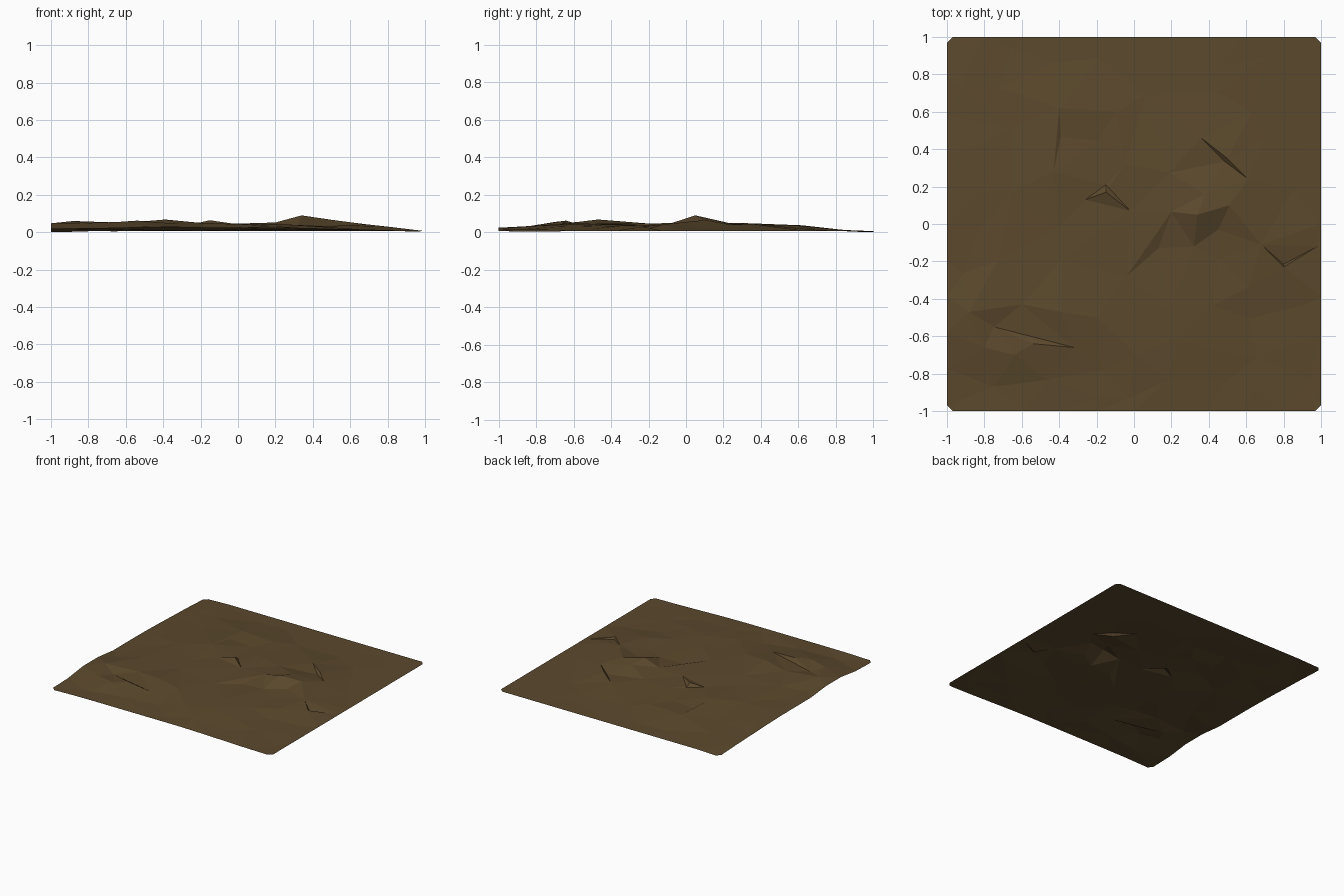
import bpy
import bmesh
import math
import random
from mathutils import Vector
from mathutils.geometry import delaunay_2d_cdt

random.seed(4)
default = bpy.data.objects.get("Cube")
if default:
    bpy.data.objects.remove(default, do_unlink=True)

# Earth colour
earth = bpy.data.materials.new("brown earth")
earth.use_nodes = True
colour = (0.105, 0.066, 0.026, 1)
earth.diffuse_color = colour
earth.node_tree.nodes["Principled BSDF"].inputs["Base Color"].default_value = colour


def smooth(start, end, value):
    t = min(max((value - start) / (end - start), 0), 1)
    return t * t * (3 - 2 * t)


def base_height(x, y):
    """Low swell that thins out toward the right and back borders."""
    right_fade = smooth(1, 0.1, x)
    back_fade = smooth(1, 0.1, y)
    front_fade = 0.5 + 0.5 * smooth(-1, -0.6, y)
    left_fade = 0.6 + 0.4 * smooth(-1, -0.7, x)
    return 0.006 + 0.036 * right_fade * back_fade * front_fade * left_fade


# Ridges and creases that stand out of the swell, as x, y, z
ridges = {
    "central ridge": [(-0.04, -0.28, 0.045), (0.2, 0.065, 0.052), (0.34, 0.05, 0.09),
                      (0.38, 0.16, 0.065), (0.61, 0.24, 0.04)],
    "central hollow": [(0.13, -0.13, 0.03), (0.32, -0.12, 0.035), (0.45, -0.03, 0.035), (0.51, 0.1, 0.065)],
    "back crease": [(0.36, 0.46, 0.035), (0.5, 0.35, 0.045)],
    "back crease foot": [(0.485, 0.335, 0.025)],
    "left fold": [(-0.26, 0.13, 0.04), (-0.15, 0.17, 0.064), (-0.05, 0.32, 0.045)],
    "left fold foot": [(-0.15, 0.21, 0.035), (-0.02, 0.07, 0.045)],
    "right crease": [(0.61, -0.34, 0.035), (0.8, -0.23, 0.03), (0.98, -0.12, 0.007)],
    "right crease foot": [(0.8, -0.215, 0.016), (0.68, -0.11, 0.043)],
    "front ridge": [(-0.88, -0.47, 0.06), (-0.6, -0.43, 0.05), (-0.39, -0.47, 0.068), (-0.2, -0.5, 0.05)],
    "front hollow": [(-0.75, -0.55, 0.035), (-0.32, -0.66, 0.045), (-0.17, -0.78, 0.025)],
    "corner ridge": [(-0.8, -0.66, 0.05), (-0.64, -0.7, 0.055), (-0.54, -0.64, 0.062)],
    "corner hollow": [(-0.75, -0.87, 0.02)],
    "back swell": [(-0.65, 0.17, 0.04), (-0.43, 0.28, 0.05), (-0.4, 0.62, 0.037), (-0.1, 0.6, 0.035)],
}

points, chains = [], []
for line in ridges.values():
    first = len(points)
    points += [Vector(p) for p in line]
    chains += [(i, i + 1) for i in range(first, len(points) - 1)]

# Loose facets fill the open ground between the ridges
cells = 9
for row in range(cells):
    for column in range(cells):
        x = (column + 0.5 + random.uniform(-0.3, 0.3)) / cells * 2 - 1
        y = (row + 0.5 + random.uniform(-0.3, 0.3)) / cells * 2 - 1
        spot = Vector((x, y))
        if min((p.xy - spot).length for p in points) > 0.14:
            rough = 0.004 * smooth(0.7, -0.3, (x + y) / 2)
            points.append(Vector((x, y, base_height(x, y) + random.uniform(-rough, rough))))

# Border with small clipped corners
steps = 10
for quarter in range(4):
    angle = quarter * math.pi / 2
    for step in range(steps + 1):
        along = (step / steps * 2 - 1) * 0.97
        inset = 0.985 if step in (0, steps) else 1
        x = inset * math.cos(angle) - along * math.sin(angle)
        y = inset * math.sin(angle) + along * math.cos(angle)
        z = base_height(x, y)
        if quarter == 2 and -0.75 < y < -0.3:
            z += 0.02
        if inset < 1:
            z = 0.006 + 0.012 * (x < 0 and y < 0)
        if x < 0 < y and inset < 1:
            z = 0
        points.append(Vector((x * 1 / inset if abs(x) < 1 and inset < 1 and abs(x) > 0.98 else x,
                              y * 1 / inset if abs(y) < 1 and inset < 1 and abs(y) > 0.98 else y, z)))

# Triangulate the ground, keeping every ridge line as an edge
flat, _, triangles, origins, _, _ = delaunay_2d_cdt([p.xy for p in points], chains, [], 0, 0.0001)
bm = bmesh.new()
verts = []
for spot, source in zip(flat, origins):
    z = points[source[0]].z if source else base_height(*spot)
    verts.append(bm.verts.new((spot.x, spot.y, z)))
for triangle in triangles:
    face = bm.faces.new([verts[i] for i in triangle])
    face.normal_update()
    if face.normal.z < 0:
        face.normal_flip()

mesh = bpy.data.meshes.new("ground_sheet")
bm.to_mesh(mesh)
bm.free()
mesh.materials.append(earth)
ground = bpy.data.objects.new("ground_sheet", mesh)
bpy.context.collection.objects.link(ground)
